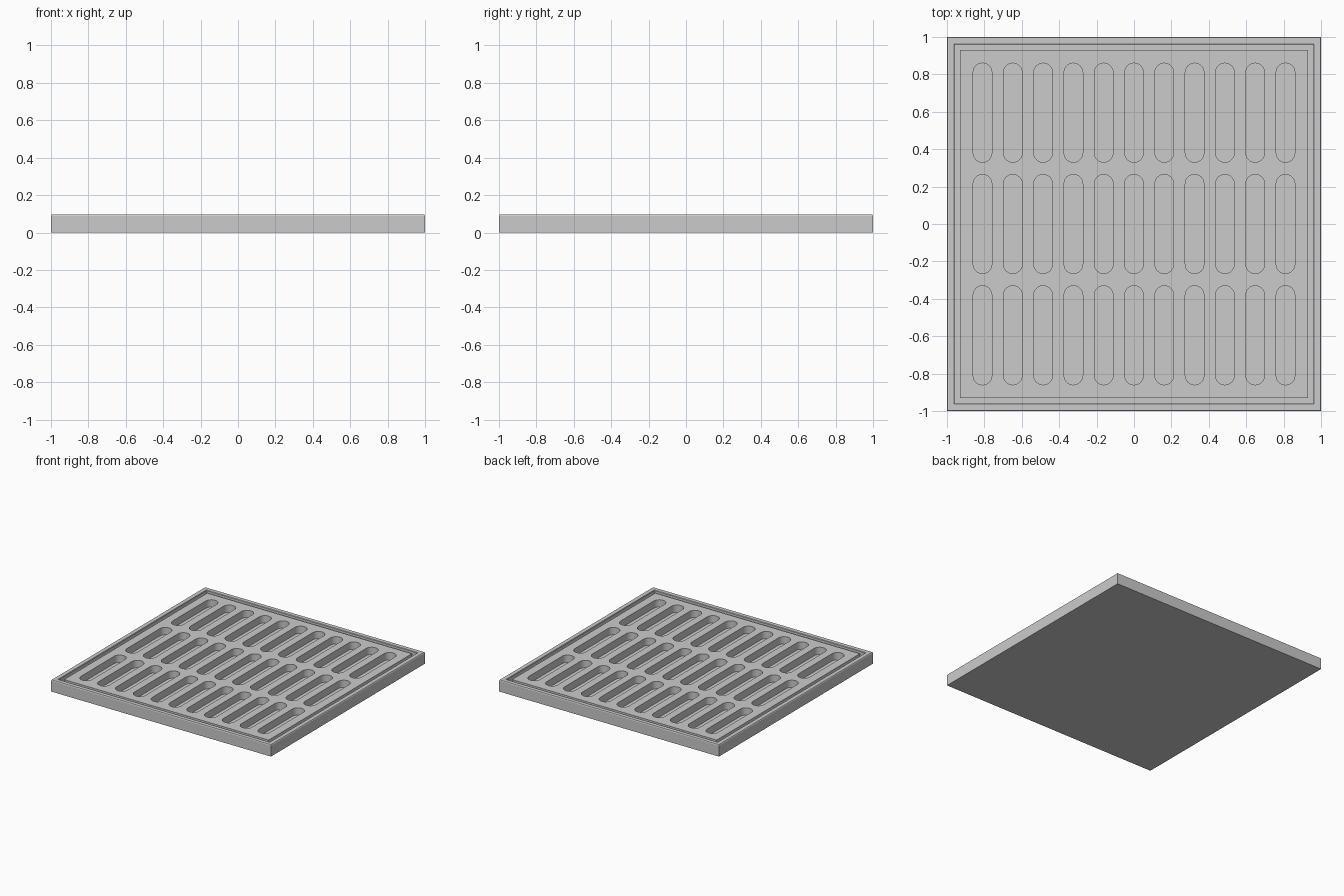
import bpy, bmesh, math

if "Cube" in bpy.data.objects:
    bpy.data.objects.remove(bpy.data.objects["Cube"])

TOP = 0.095      # overall height
GRATE_TOP = 0.09
FLOOR = 0.03     # bottom of the slots and the gap


def finish(name, bm):
    bmesh.ops.recalc_face_normals(bm, faces=bm.faces)
    me = bpy.data.meshes.new(name)
    bm.to_mesh(me)
    bm.free()
    ob = bpy.data.objects.new(name, me)
    bpy.context.collection.objects.link(ob)
    return ob


def square(bm, half, z):
    return [bm.verts.new((sx * half, sy * half, z))
            for sx, sy in ((-1, -1), (1, -1), (1, 1), (-1, 1))]


def bridge(bm, a, b):
    n = len(a)
    for i in range(n):
        bm.faces.new((a[i], a[(i + 1) % n], b[(i + 1) % n], b[i]))


# Frame: closed tray with a raised rim and a small chamfer on top
bm = bmesh.new()
profile = [(1.0, 0), (1.0, TOP - 0.006), (0.996, TOP), (0.963, TOP), (0.96, TOP - 0.004), (0.96, FLOOR)]
rings = [square(bm, h, z) for h, z in profile]
for a, b in zip(rings, rings[1:]):
    bridge(bm, a, b)
bm.faces.new(rings[0])
bm.faces.new(rings[-1])
finish("frame_tray", bm)

# Grate: plate with rounded slots cut through, resting on the tray floor
bm = bmesh.new()
low, high = square(bm, 0.93, FLOOR - 0.005), square(bm, 0.93, GRATE_TOP)
bridge(bm, low, high)
bm.faces.new(low)
bm.faces.new(high)
grate = finish("slotted_grate", bm)


def add_slot(bm, cx, cy, radius=0.05, half_len=0.265, seg=12):
    pts = []
    for k, side in ((0, 1), (1, -1)):
        for i in range(seg + 1):
            a = math.pi * (k + i / seg)
            pts.append((cx + radius * math.cos(a),
                        cy + side * (half_len - radius) + radius * math.sin(a)))
    lo = [bm.verts.new((x, y, 0.0)) for x, y in pts]
    hi = [bm.verts.new((x, y, 0.2)) for x, y in pts]
    bridge(bm, lo, hi)
    bm.faces.new(lo)
    bm.faces.new(hi)


# Slot cutters: three rows of eleven
bm = bmesh.new()
for row in (-1, 0, 1):
    for col in range(-5, 6):
        add_slot(bm, col * 0.162, row * 0.595)
cutter = finish("slot_cutters", bm)
cutter.hide_render = True

mod = grate.modifiers.new("slots", 'BOOLEAN')
mod.operation = 'DIFFERENCE'
mod.solver = 'EXACT'
mod.object = cutter
bpy.context.view_layer.objects.active = grate
grate.select_set(True)
bpy.ops.object.modifier_apply(modifier=mod.name)
bpy.data.objects.remove(cutter)
bpy.ops.object.shade_smooth_by_angle(angle=math.radians(30))
